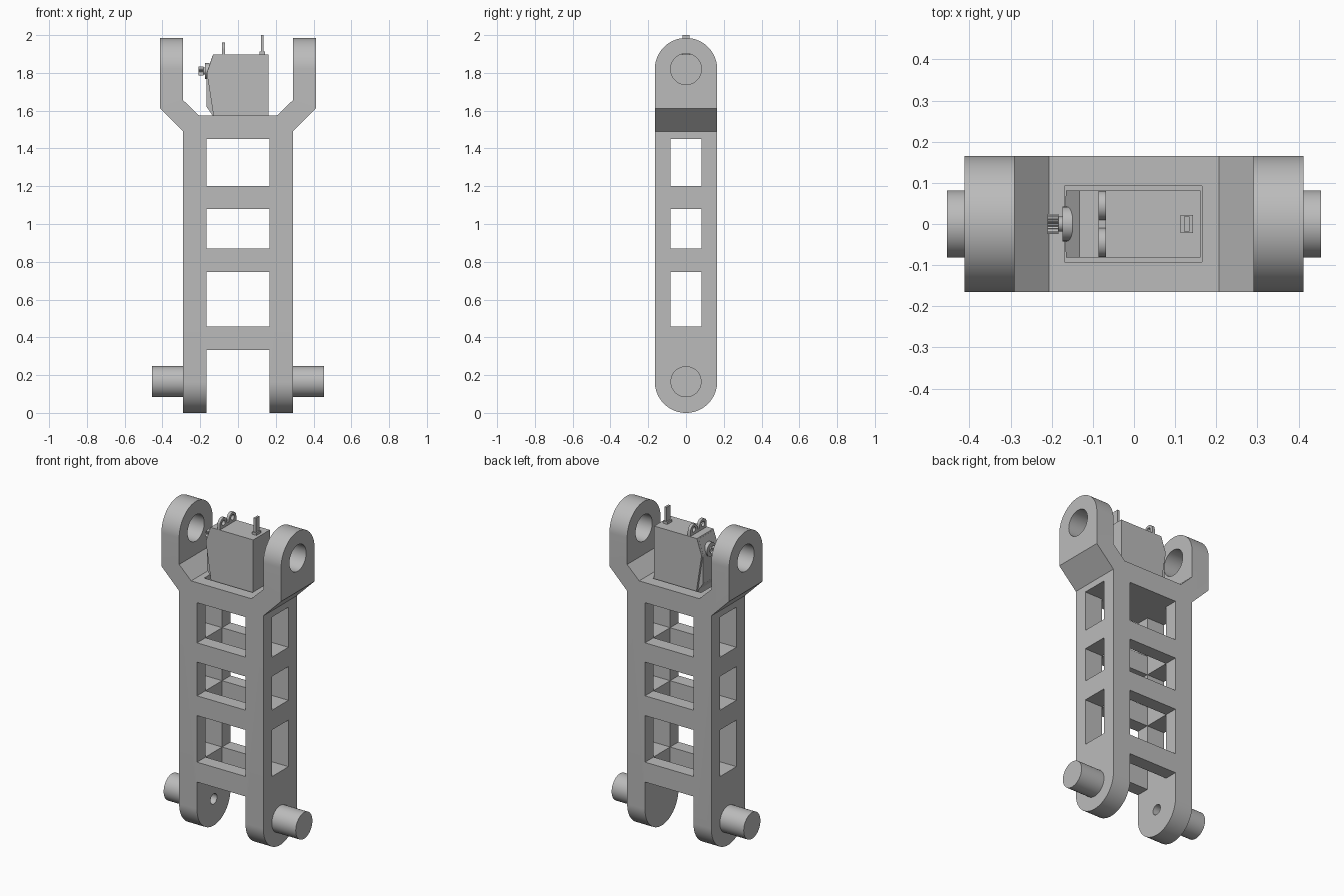
import bpy, bmesh, math
from mathutils import Matrix

cube = bpy.data.objects.get("Cube")
if cube:
    bpy.data.objects.remove(cube, do_unlink=True)

GREY = (0.5, 0.5, 0.5, 1)
grey = bpy.data.materials.new("plain grey")
grey.use_nodes = True
grey.diffuse_color = GREY
grey.node_tree.nodes["Principled BSDF"].inputs["Base Color"].default_value = GREY


def finish(name, bm):
    bmesh.ops.recalc_face_normals(bm, faces=bm.faces)
    mesh = bpy.data.meshes.new(name)
    bm.to_mesh(mesh)
    bm.free()
    mesh.materials.append(grey)
    obj = bpy.data.objects.new(name, mesh)
    bpy.context.collection.objects.link(obj)
    return obj


def prism(name, points, axis, lo, hi):
    """Extrude a closed outline: (x, z) points along y, or (y, z) points along x."""
    place = (lambda a, b: (a, lo, b)) if axis == "y" else (lambda a, b: (lo, a, b))
    bm = bmesh.new()
    face = bm.faces.new([bm.verts.new(place(a, b)) for a, b in points])
    out = bmesh.ops.extrude_face_region(bm, geom=[face])
    verts = [g for g in out["geom"] if isinstance(g, bmesh.types.BMVert)]
    move = (0, hi - lo, 0) if axis == "y" else (hi - lo, 0, 0)
    bmesh.ops.translate(bm, vec=move, verts=verts)
    return finish(name, bm)


def box(name, x0, x1, y0, y1, z0, z1):
    return prism(name, [(x0, z0), (x1, z0), (x1, z1), (x0, z1)], "y", y0, y1)


def rod(name, x0, x1, y, z, r, sides=48):
    bm = bmesh.new()
    mat = Matrix.Translation(((x0 + x1) / 2, y, z)) @ Matrix.Rotation(math.pi / 2, 4, "Y")
    bmesh.ops.create_cone(bm, cap_ends=True, segments=sides, radius1=r, radius2=r,
                          depth=x1 - x0, matrix=mat)
    return finish(name, bm)


def arc(cy, cz, r, start, end, n):
    return [(cy + r * math.cos(math.radians(start + (end - start) * i / n)),
             cz + r * math.sin(math.radians(start + (end - start) * i / n)))
            for i in range(n + 1)]


def combine(obj, other, operation):
    """Boolean, applied at once; the helper is removed."""
    mod = obj.modifiers.new("cut", "BOOLEAN")
    mod.operation, mod.solver, mod.object = operation, "EXACT", other
    graph = bpy.context.evaluated_depsgraph_get()
    mesh = bpy.data.meshes.new_from_object(obj.evaluated_get(graph))
    obj.modifiers.clear()
    obj.data = mesh
    bpy.data.objects.remove(other, do_unlink=True)


def smooth(obj):
    bpy.ops.object.select_all(action="DESELECT")
    obj.select_set(True)
    bpy.context.view_layer.objects.active = obj
    bpy.ops.object.shade_smooth_by_angle(angle=math.radians(30))


# Frame: forked front outline, rounded from the side
W, TOP, PIN_Z, HOLE_Z = 0.165, 1.985, 0.165, 1.82
half = [(0.167, 0), (0.29, 0), (0.29, 1.49), (0.412, 1.612), (0.412, TOP),
        (0.29, TOP), (0.29, 1.655), (0.207, 1.575)]
inner = [(0.167, 0.333)]
outline = inner + half + [(-x, z) for x, z in reversed(half + [])] + [(-0.167, 0.333)]
frame = prism("frame", outline, "y", -0.2, 0.2)
stadium = arc(0, PIN_Z, W, 180, 360, 40) + arc(0, HOLE_Z, W, 0, 180, 40)
combine(frame, prism("side_outline", stadium, "x", -0.6, 0.6), "INTERSECT")

# Hollow shaft, windows, motor pocket and pivot holes
combine(frame, box("shaft", -0.167, 0.167, -0.082, 0.082, 0.2, 1.45), "DIFFERENCE")
for z0, z1 in ((0.457, 0.747), (0.87, 1.08), (1.2, 1.45)):
    combine(frame, box("front_window", -0.167, 0.167, -0.3, 0.3, z0, z1), "DIFFERENCE")
    combine(frame, box("side_window", -0.5, 0.5, -0.082, 0.082, z0, z1), "DIFFERENCE")
combine(frame, box("pocket", -0.169, 0.165, -0.092, 0.092, 1.5, 1.8), "DIFFERENCE")
combine(frame, rod("pivot_hole", -0.6, 0.6, 0, HOLE_Z, 0.082), "DIFFERENCE")

# Pivot pins, with a blind socket on the inside of the right one
for side, name in ((-1, "right_pin"), (1, "left_pin")):
    x0, x1 = sorted((side * 0.28, side * 0.455))
    combine(frame, rod(name, x0, x1, 0, PIN_Z, 0.082), "UNION")
combine(frame, rod("socket", -0.3, -0.1, 0, PIN_Z, 0.032, 32), "DIFFERENCE")
smooth(frame)

# Motor case: main block with a slanted end, and a narrower gear cover
D = 0.082
box_end = [(0.162, 1.5), (0.162, 1.897), (-0.132, 1.897), (-0.165, 1.8), (-0.13, 1.575),
           (-0.13, 1.5)]
prism("motor_case", box_end, "y", -D, D)
cover = [(-0.1, 1.54), (-0.1, 1.89), (-0.135, 1.89), (-0.166, 1.8), (-0.166, 1.62),
         (-0.135, 1.575), (-0.135, 1.54)]
prism("gear_cover", cover, "y", -0.068, 0.068)

# Mounting ear: two rounded lobes, each with a screw hole
lobes = (arc(0.045, 1.925, 0.035, 0, 180, 16) + [(0.01, 1.915), (-0.01, 1.915)]
         + arc(-0.045, 1.925, 0.035, 0, 180, 16) + [(-0.08, 1.88), (0.08, 1.88)])
ear = prism("mounting_ear", lobes, "x", -0.086, -0.068)
for y in (-0.045, 0.045):
    combine(ear, rod("screw_hole", -0.2, 0, y, 1.928, 0.016, 24), "DIFFERENCE")
smooth(ear)

# Output shaft: boss, neck and toothed gear
smooth(rod("shaft_boss", -0.174, -0.15, 0, 1.81, 0.042, 32))
smooth(rod("shaft_neck", -0.19, -0.16, 0, 1.81, 0.018, 24))
teeth = 20
gear = [((0.025 if i % 2 else 0.02) * math.cos(math.pi * i / teeth),
         1.81 + (0.025 if i % 2 else 0.02) * math.sin(math.pi * i / teeth))
        for i in range(2 * teeth)]
output_gear = prism("output_gear", gear, "x", -0.21, -0.183)
combine(output_gear, rod("gear_bore", -0.3, -0.195, 0, 1.81, 0.009, 16), "DIFFERENCE")

# Cable: collar and three-wire ribbon
box("cable_collar", 0.113, 0.143, -0.022, 0.022, 1.88, 1.912)
for y in (-0.012, 0, 0.012):
    box("cable_wire", 0.121, 0.135, y - 0.006, y + 0.006, 1.9, 2.0)
